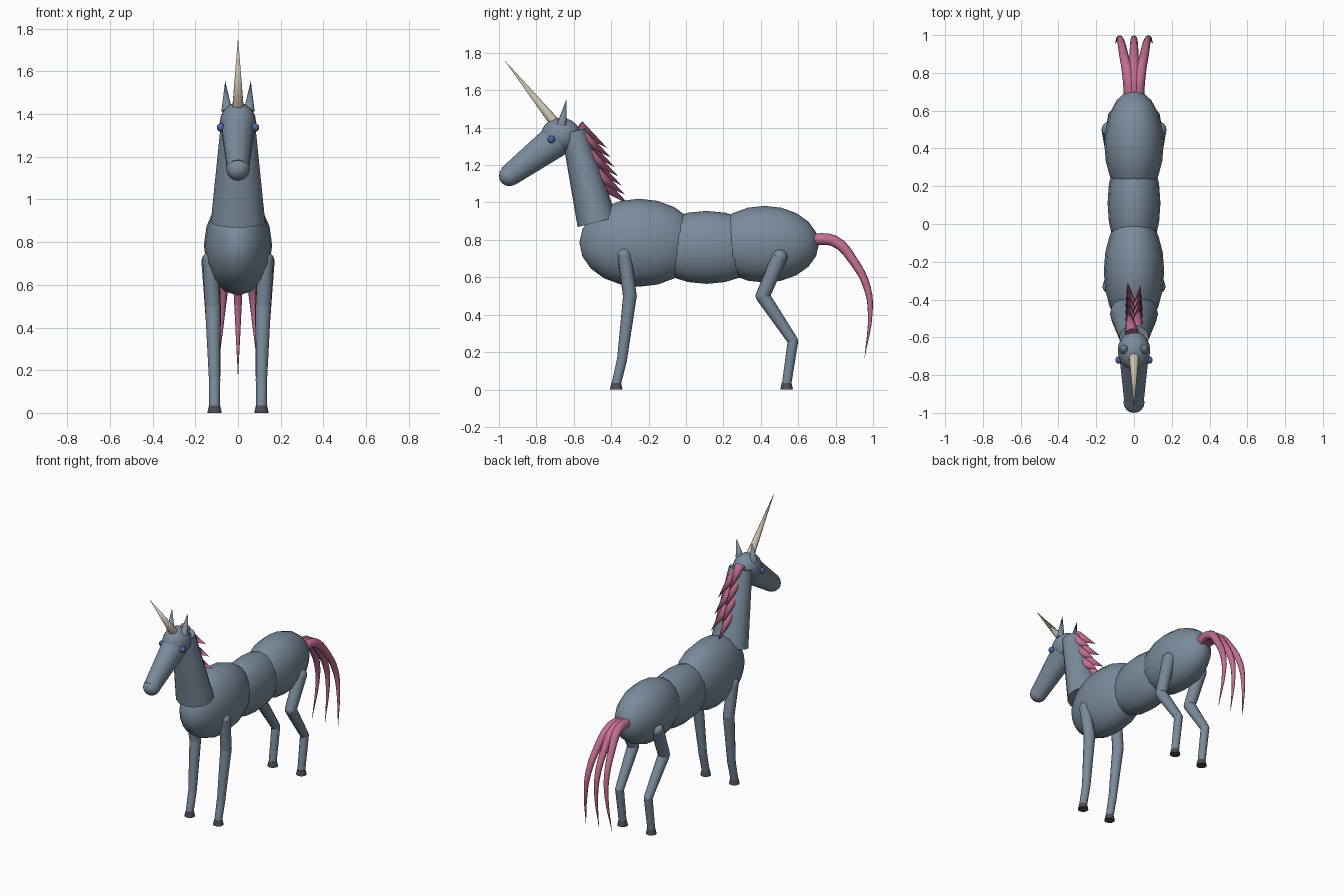
import bpy, bmesh
from math import radians
from mathutils import Vector, Matrix

cube = bpy.data.objects.get("Cube")
if cube:
    bpy.data.objects.remove(cube, do_unlink=True)


def material(name, rgb):
    m = bpy.data.materials.new(name)
    m.use_nodes = True
    m.diffuse_color = (*rgb, 1)
    m.node_tree.nodes["Principled BSDF"].inputs["Base Color"].default_value = (*rgb, 1)
    return m


coat = material("slate_coat", (0.195, 0.26, 0.335))
hair = material("pink_hair", (0.54, 0.155, 0.28))
ivory = material("ivory_horn", (0.58, 0.52, 0.41))
blue = material("blue_eye", (0.06, 0.14, 0.42))
dark = material("dark_hoof", (0.07, 0.075, 0.09))

parts = []


def add_mesh(name, bm, mat):
    bmesh.ops.recalc_face_normals(bm, faces=bm.faces)
    mesh = bpy.data.meshes.new(name)
    bm.to_mesh(mesh)
    bm.free()
    mesh.materials.append(mat)
    ob = bpy.data.objects.new(name, mesh)
    bpy.context.collection.objects.link(ob)
    parts.append(ob)
    return ob


def ball(name, centre, size, mat=coat, segs=16, rings=10):
    """Ellipsoid with its poles along y."""
    bm = bmesh.new()
    bmesh.ops.create_uvsphere(bm, u_segments=segs, v_segments=rings, radius=1)
    turn = Matrix.Rotation(radians(90), 4, "X")
    bm.transform(Matrix.Translation(centre) @ Matrix.Diagonal((*size, 1)) @ turn)
    return add_mesh(name, bm, mat)


def taper(name, a, b, ra, rb, mat=coat, segs=12, widen=1.0):
    """Tapered cylinder from a to b; widen stretches it sideways."""
    a, b = Vector(a), Vector(b)
    axis = b - a
    bm = bmesh.new()
    bmesh.ops.create_cone(bm, cap_ends=True, segments=segs, radius1=ra,
                          radius2=rb, depth=axis.length)
    bmesh.ops.remove_doubles(bm, verts=bm.verts, dist=0.0001)
    turn = axis.to_track_quat("Z", "Y").to_matrix().to_4x4()
    bm.transform(Matrix.Translation((a + b) / 2) @ turn @ Matrix.Diagonal((widen, 1, 1, 1)))
    return add_mesh(name, bm, mat)


# Body
ball("chest", (0, -0.25, 0.785), (0.16, 0.32, 0.235))
ball("barrel", (0, 0.11, 0.76), (0.14, 0.32, 0.195))
ball("rump", (0, 0.42, 0.777), (0.157, 0.29, 0.205))

# Neck and head
taper("neck", (0, -0.475, 0.895), (0, -0.6, 1.38), 0.108, 0.066, segs=16, widen=1.18)
ball("head", (0, -0.67, 1.36), (0.086, 0.105, 0.094))
taper("muzzle", (0, -0.69, 1.335), (0, -0.95, 1.14), 0.09, 0.058, segs=14, widen=0.88)
ball("nose", (0, -0.945, 1.143), (0.056, 0.055, 0.056), segs=12, rings=8)
taper("horn", (0, -0.7, 1.425), (0, -0.97, 1.76), 0.028, 0, ivory, 10)

# Legs: hip or shoulder, knee, ankle, hoof as (x, y, z, radius)
legs = {
    "front": [(0.13, -0.33, 0.72, 0.037), (0.118, -0.3, 0.5, 0.037),
              (0.11, -0.342, 0.16, 0.027), (0.11, -0.373, 0.03, 0.025)],
    "hind": [(0.13, 0.5, 0.71, 0.042), (0.118, 0.41, 0.5, 0.038),
             (0.11, 0.572, 0.26, 0.028), (0.11, 0.538, 0.03, 0.025)],
}
for side, s in (("left", 1), ("right", -1)):
    ball(f"{side}_eye", (s * 0.08, -0.72, 1.337), (0.02, 0.02, 0.02), blue, 10, 8)
    taper(f"{side}_ear", (s * 0.052, -0.665, 1.415), (s * 0.06, -0.638, 1.555), 0.027, 0, segs=8)
    for which, joints in legs.items():
        pts = [Vector((s * x, y, z)) for x, y, z, r in joints]
        radii = [j[3] for j in joints]
        for i, label in enumerate(("upper_leg", "lower_leg", "pastern")):
            ball(f"{side}_{which}_{label}_joint", pts[i], (radii[i],) * 3, segs=12, rings=8)
            taper(f"{side}_{which}_{label}", pts[i], pts[i + 1], radii[i], radii[i + 1])
        foot = pts[3]
        taper(f"{side}_{which}_hoof", (foot.x, foot.y, 0), (foot.x, foot.y, 0.035),
              0.034, 0.026, dark)

# Mane: staggered spikes down the back of the neck
first, last, count = Vector((0, -0.575, 1.405)), Vector((0, -0.46, 1.105)), 7
for i in range(count):
    s = 1 if i % 2 else -1
    base = first.lerp(last, i / (count - 1)) + Vector((s * 0.012, 0, 0))
    taper(f"mane_spike_{i + 1}", base, base + Vector((s * 0.022, 0.155, -0.115)),
          0.036, 0, hair, 8)

# Tail: three tapering strands
path = [(0.66, 0.8, 1), (0.79, 0.795, 0.95), (0.9, 0.68, 0.75),
        (0.97, 0.54, 0.6), (0.985, 0.41, 0.4), (0.955, 0.17, 0.02)]
spread = [0.02, 0.032, 0.055, 0.07, 0.08, 0.1]
for name, s in (("left", 1), ("middle", 0), ("right", -1)):
    curve = bpy.data.curves.new(f"{name}_tail_strand", "CURVE")
    curve.dimensions = "3D"
    curve.bevel_depth = 0.032
    curve.bevel_resolution = 2
    curve.resolution_u = 4
    curve.use_fill_caps = True
    spline = curve.splines.new("BEZIER")
    spline.bezier_points.add(len(path) - 1)
    for point, (y, z, r), x in zip(spline.bezier_points, path, spread):
        point.co = (s * x, y, z)
        point.radius = r
        point.handle_left_type = point.handle_right_type = "AUTO"
    curve.materials.append(hair)
    ob = bpy.data.objects.new(f"{name}_tail_strand", curve)
    bpy.context.collection.objects.link(ob)
    parts.append(ob)

# Smooth shading with sharp rims
bpy.ops.object.select_all(action="DESELECT")
for ob in parts:
    ob.select_set(True)
bpy.context.view_layer.objects.active = parts[-1]
bpy.ops.object.convert(target="MESH")
bpy.ops.object.shade_smooth_by_angle(angle=radians(50))
